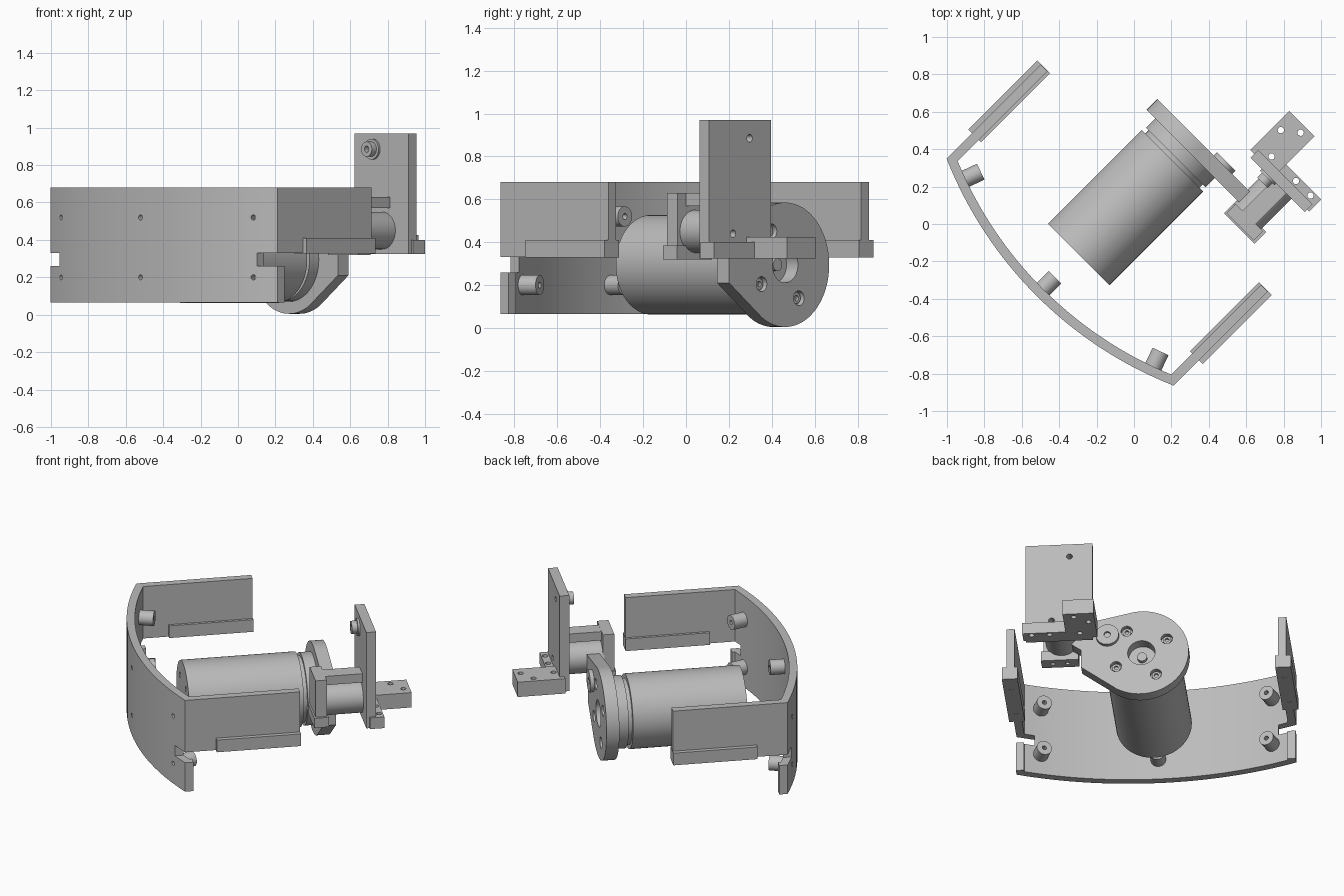
import bpy, bmesh
from math import sin, cos, radians, pi
from mathutils import Vector, Matrix

if "Cube" in bpy.data.objects:
    bpy.data.objects.remove(bpy.data.objects["Cube"], do_unlink=True)

grey = bpy.data.materials.new("plain_grey")
grey.use_nodes = True
grey.diffuse_color = (0.5, 0.5, 0.5, 1)
grey.node_tree.nodes["Principled BSDF"].inputs["Base Color"].default_value = (0.5, 0.5, 0.5, 1)
parts = []
X = Vector((1, 0, 0))


# Helpers: the assembly is built along its motor axis (+x), then turned 45 degrees
def add(name, bm):
    bmesh.ops.recalc_face_normals(bm, faces=bm.faces)
    mesh = bpy.data.meshes.new(name)
    bm.to_mesh(mesh)
    bm.free()
    mesh.materials.append(grey)
    obj = bpy.data.objects.new(name, mesh)
    bpy.context.collection.objects.link(obj)
    parts.append(obj)
    return obj


def box(name, x, y, z):
    bm = bmesh.new()
    bmesh.ops.create_cube(bm, size=1)
    for v in bm.verts:
        v.co = [(r[0] + r[1]) / 2 + c * (r[1] - r[0]) for r, c in zip((x, y, z), v.co)]
    return add(name, bm)


def rod(name, start, direction, length, radius, sides=32):
    bm = bmesh.new()
    turn = direction.to_track_quat('Z', 'Y').to_matrix().to_4x4()
    place = Matrix.Translation(Vector(start) + direction * length / 2) @ turn
    bmesh.ops.create_cone(bm, cap_ends=True, segments=sides, radius1=radius,
                          radius2=radius, depth=length, matrix=place)
    return add(name, bm)


def prism(name, points, offset):
    bm = bmesh.new()
    face = bm.faces.new([bm.verts.new(p) for p in points])
    grown = bmesh.ops.extrude_face_region(bm, geom=[face])["geom"]
    bmesh.ops.translate(bm, vec=offset, verts=[g for g in grown if isinstance(g, bmesh.types.BMVert)])
    return add(name, bm)


def combine(obj, others, operation='DIFFERENCE'):
    for other in others:
        mod = obj.modifiers.new("cut", 'BOOLEAN')
        mod.operation, mod.solver, mod.object = operation, 'EXACT', other
    bpy.context.view_layer.update()
    ev = obj.evaluated_get(bpy.context.evaluated_depsgraph_get())
    mesh = bpy.data.meshes.new_from_object(ev)
    obj.modifiers.clear()
    obj.data = mesh
    for other in others:
        parts.remove(other)
        bpy.data.objects.remove(other, do_unlink=True)


# Curved panel with two straight wings, as one U-shaped profile
MID, HALF, WALL, R, CX = 0.0975, 0.8575, 0.05, 2.15, 1.51


def arc(radius, half, steps=32):
    ys = [half * (2 * i / steps - 1) for i in range(steps + 1)]
    return [(CX - (radius ** 2 - y * y) ** 0.5, MID + y, 0.065) for y in ys]


outer, inner = arc(R, HALF), arc(R - WALL, HALF - WALL)
END = 0.25
tips = [(END, MID + HALF, 0.065), (END, MID + HALF - WALL, 0.065)]
tips2 = [(END, MID - HALF + WALL, 0.065), (END, MID - HALF, 0.065)]
panel = prism("curved_panel", outer + tips + inner[::-1] + tips2, (0, 0, 0.615))
cuts = [box("cut", (-0.41, 1), (-2, 2), (-1, 0.33))]
for s in (-1, 1):
    ys = sorted((MID + s * (HALF - 0.11), MID + s * 2))
    cuts.append(box("cut", (-1, 0), ys, (0.26, 0.33)))

# Panel standoffs with through holes
for a in (-0.345, 0, 0.345):
    for z in (0.2, 0.52):
        inward = Vector((cos(a), -sin(a), 0))
        hub = Vector((CX, MID, z))
        post = rod("panel_standoff", hub - inward * (R - WALL + 0.01), inward, 0.1, 0.047)
        combine(post, [rod("cut", hub - inward * 2.06, inward, 0.1, 0.014, 16)])
        cuts.append(rod("cut", hub - inward * 2.3, inward, 0.3, 0.014, 16))
combine(panel, cuts)

# Thick rails along the bottom of the wings
for s, side in ((-1, "right"), (1, "left")):
    ys = sorted((MID + s * 0.79, MID + s * 0.886))
    rail = box(side + "_wing_rail", (-0.27, END + 0.002), ys, (0.328, 0.41))
    combine(rail, [rod("cut", (x, MID + s * 0.838, 0.3), Vector((0, 0, 1)), 0.08, 0.014, 16)
                   for x in (-0.17, 0.13)])

# Motor and its collar
MY, MZ = 0.094, 0.295
motor = rod("motor_body", (-0.325, MY, MZ), X, 0.71, 0.232, 72)
combine(motor, [rod("cut", (-0.4, MY + 0.15 * cos(a), MZ + 0.15 * sin(a)), X, 0.12, 0.018, 16)
                for a in (pi / 4, 3 * pi / 4, 5 * pi / 4, 7 * pi / 4)])
rod("motor_collar", (0.38, MY, MZ), X, 0.03, 0.205, 64)
rod("motor_front_ring", (0.41, MY, MZ), X, 0.075, 0.225, 64)

# Flange plate: round head with a tapered arm
head = [(0.48, MY + 0.29 * cos(radians(a)), MZ + 0.29 * sin(radians(a)))
        for a in range(-122, 105, 4)]
arm = [(0.48, y, z) for y, z in ((-0.33, 0.5), (-0.33, 0.37), (-0.275, 0.33), (-0.275, 0.21))]
flange = prism("flange_plate", head + arm, (0.08, 0, 0))
holes = [rod("cut", (0.47, MY, MZ), X, 0.2, 0.084, 40)]
for a in (30, 120, 210, 300):
    y, z = MY + 0.18 * cos(radians(a)), MZ + 0.18 * sin(radians(a))
    holes.append(rod("cut", (0.53, y, z), X, 0.1, 0.035, 24))
    bolt = rod("flange_bolt", (0.5, y, z), X, 0.045, 0.026, 24)
    combine(bolt, [rod("cut", (0.53, y, z), X, 0.1, 0.013, 16)])
combine(flange, holes)
rod("motor_shaft", (0.48, MY, MZ), X, 0.03, 0.03, 24)
pivot = rod("pivot_washer", (0.55, -0.113, 0.42), X, 0.035, 0.07, 40)
combine(pivot, [rod("cut", (0.57, -0.113, 0.42), X, 0.1, 0.02, 20)])

# Rear bracket, spacer and top bar that carry the upright plate
bracket = box("rear_bracket", (0.39, 0.46), (-0.515, -0.31), (0.322, 0.63))
combine(bracket, [box("foot", (0.38, 0.47), (-0.53, -0.3), (0.32, 0.385))], 'UNION')
combine(bracket, [rod("cut", (0.425, y, 0.3), Vector((0, 0, 1)), 0.06, 0.014, 16)
                  for y in (-0.46, -0.37)])
rod("round_spacer", (0.45, -0.4, 0.45), X, 0.25, 0.1, 48)
box("top_bar", (0.45, 0.7), (-0.46, -0.36), (0.57, 0.629))

# Upright plate, foot and forward mounting block
upright = box("upright_plate", (0.69, 0.75), (-0.6, -0.19), (0.325, 0.97))
combine(upright, [box("foot", (0.71, 0.8), (-0.615, -0.19), (0.325, 0.4)),
                  box("block", (0.72, 1.015), (-0.35, -0.16), (0.325, 0.425))], 'UNION')
cuts = [rod("cut", (0.5, -0.33, 0.885), X, 0.5, 0.018, 16),
        rod("cut", (0.65, -0.44, 0.44), X, 0.5, 0.018, 16)]
for x, y in ((0.91, -0.2), (0.975, -0.285), (0.775, -0.265), (0.775, -0.45), (0.775, -0.56)):
    cuts.append(rod("cut", (x, y, 0.2), Vector((0, 0, 1)), 0.4, 0.017, 16))
combine(upright, cuts)

# Stepped boss on the back of the upright plate
for name, depth, radius in (("boss_base", 0.015, 0.055), ("boss", 0.05, 0.04)):
    ring = rod(name, (0.692 - depth, -0.33, 0.885), X, depth, radius)
    combine(ring, [rod("cut", (0.5, -0.33, 0.885), X, 0.4, 0.017, 16)])

# Turn the whole assembly and shade it
bpy.ops.object.select_all(action='DESELECT')
for obj in parts:
    obj.rotation_euler.z = pi / 4
    obj.select_set(True)
bpy.context.view_layer.objects.active = parts[0]
bpy.ops.object.shade_smooth_by_angle(angle=radians(30))
